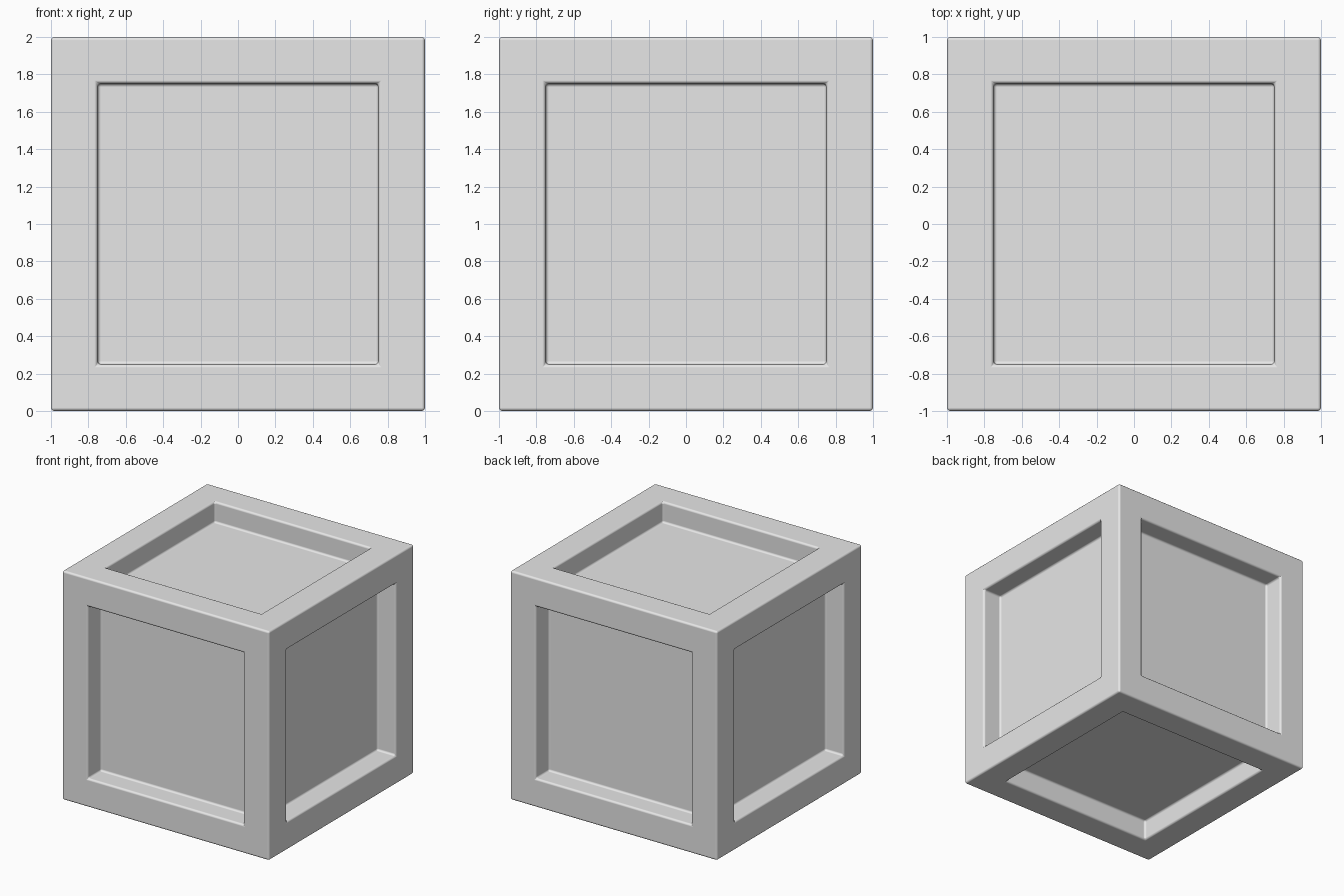
import bpy
import bmesh

HALF = 1.0       # half the crate's side
OPENING = 0.75   # half the side of each square recess
DEPTH = 0.18     # depth of each recess
BEVEL = 0.018    # softened edge width

default = bpy.data.objects.get("Cube")
if default:
    bpy.data.objects.remove(default, do_unlink=True)

# Single plain grey material
grey = bpy.data.materials.new("light_grey")
grey.use_nodes = True
colour = (0.8, 0.8, 0.8, 1.0)
grey.diffuse_color = colour
grey.node_tree.nodes["Principled BSDF"].inputs["Base Color"].default_value = colour

# Cube with a frame left around a straight-walled recess on every side
bm = bmesh.new()
bmesh.ops.create_cube(bm, size=2 * HALF)
panels = list(bm.faces)
bmesh.ops.inset_individual(bm, faces=panels, thickness=HALF - OPENING,
                           use_even_offset=True)
for panel in panels:
    panel.normal_update()
    inward = panel.normal * -DEPTH
    floor = bmesh.ops.extrude_discrete_faces(bm, faces=[panel])["faces"][0]
    bmesh.ops.translate(bm, verts=list(floor.verts), vec=inward)
bmesh.ops.translate(bm, verts=bm.verts, vec=(0, 0, HALF))
bmesh.ops.recalc_face_normals(bm, faces=bm.faces)

mesh = bpy.data.meshes.new("crate")
bm.to_mesh(mesh)
bm.free()
mesh.materials.append(grey)
crate = bpy.data.objects.new("crate", mesh)
bpy.context.collection.objects.link(crate)

# Rounded edges with smooth shading and flat large faces
mesh.shade_smooth()
bevel = crate.modifiers.new("soft_edges", "BEVEL")
bevel.width = BEVEL
bevel.segments = 3
bevel.limit_method = "ANGLE"
bevel.harden_normals = True
